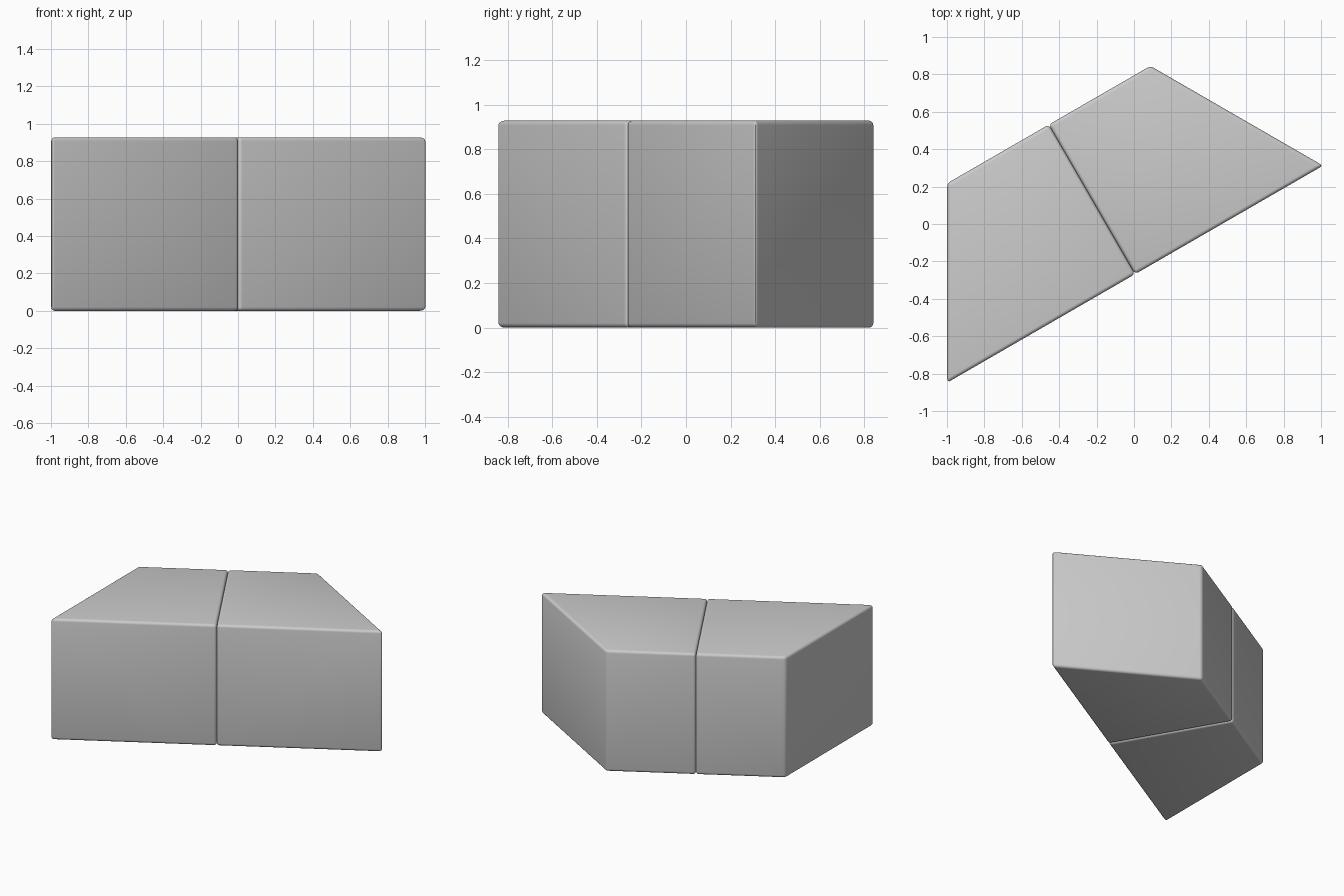
import bpy, bmesh, math

if "Cube" in bpy.data.objects:
    bpy.data.objects.remove(bpy.data.objects["Cube"])

LONG = 1.16      # long edge of each half, measured from the seam
DEPTH = 0.923
HEIGHT = 0.928
SHORT = LONG - DEPTH * math.tan(math.radians(30))


def half_block(name, side):
    # right-trapezoid footprint extruded upward
    profile = [(0, 0), (LONG, 0), (SHORT, DEPTH), (0, DEPTH)]
    bm = bmesh.new()
    face = bm.faces.new([bm.verts.new((side * u, v, 0)) for u, v in profile])
    top = bmesh.ops.extrude_face_region(bm, geom=[face])["geom"]
    bmesh.ops.translate(bm, vec=(0, 0, HEIGHT),
                        verts=[g for g in top if isinstance(g, bmesh.types.BMVert)])
    bmesh.ops.recalc_face_normals(bm, faces=bm.faces)
    mesh = bpy.data.meshes.new(name)
    bm.to_mesh(mesh)
    bm.free()
    obj = bpy.data.objects.new(name, mesh)
    bpy.context.collection.objects.link(obj)
    obj.location = (0.006, -0.268, 0)
    obj.rotation_euler.z = math.radians(30)

    # softly rounded edges
    bpy.ops.object.select_all(action='DESELECT')
    obj.select_set(True)
    bpy.context.view_layer.objects.active = obj
    bevel = obj.modifiers.new("soft_edges", 'BEVEL')
    bevel.width = 0.02
    bevel.segments = 4
    bevel.limit_method = 'NONE'
    bpy.ops.object.modifier_apply(modifier=bevel.name)
    bpy.ops.object.shade_smooth_by_angle(angle=math.radians(35))
    return obj


# two mirrored halves meeting at the seam
half_block("left_half", -1)
half_block("right_half", 1)
